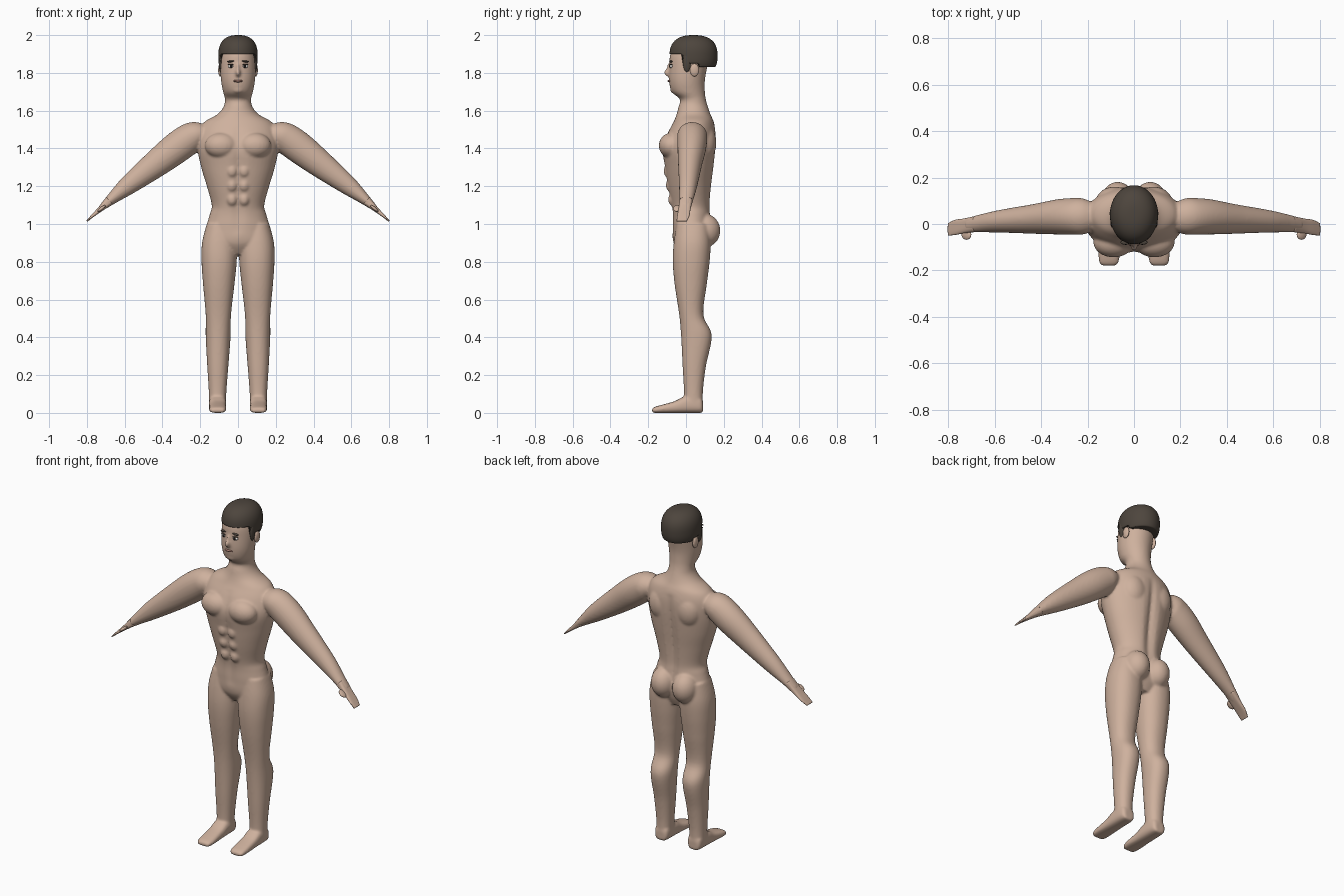
import bpy, bmesh, math
from mathutils import Vector, Matrix

cube = bpy.data.objects.get("Cube")
if cube:
    bpy.data.objects.remove(cube, do_unlink=True)


def material(name, r, g, b):
    m = bpy.data.materials.new(name)
    m.use_nodes = True
    m.diffuse_color = (r, g, b, 1)
    node = m.node_tree.nodes["Principled BSDF"]
    node.inputs["Base Color"].default_value = (r, g, b, 1)
    node.inputs["Roughness"].default_value = 0.7
    return m


SKIN = material("skin", 0.62, 0.44, 0.34)
HAIR = material("dark_hair", 0.075, 0.06, 0.047)
WHITE = material("eye_white", 0.75, 0.72, 0.68)
BLACK = material("pupil_black", 0.012, 0.01, 0.01)
LIP = material("lip", 0.36, 0.19, 0.15)


def finish(name, bm, mat):
    bmesh.ops.recalc_face_normals(bm, faces=bm.faces)
    for f in bm.faces:
        f.smooth = True
    mesh = bpy.data.meshes.new(name)
    bm.to_mesh(mesh)
    bm.free()
    mesh.materials.append(mat)
    ob = bpy.data.objects.new(name, mesh)
    bpy.context.collection.objects.link(ob)
    return ob


def blend(stations, steps=6):
    """Smooth curve through tuples of numbers."""
    out, last = [], len(stations) - 1
    for i in range(last):
        a, b, c, d = (stations[max(0, min(last, i + k))] for k in (-1, 0, 1, 2))
        for s in range(steps):
            t = s / steps
            out.append([q + t / 2 * (r - p + t * (2*p - 5*q + 4*r - u + t * (3*(q - r) + u - p)))
                        for p, q, r, u in zip(a, b, c, d)])
    return out + [list(stations[-1])]


def loft(bm, rings, power=2.0, n=48):
    """Skin a list of (centre, half axis, half axis) rings and cap both ends."""
    def bend(v):
        return math.copysign(abs(v) ** (2 / power), v)
    loops = []
    for c, u, v in rings:
        angles = (math.tau * k / n for k in range(n))
        loops.append([bm.verts.new(c + u * bend(math.cos(a)) + v * bend(math.sin(a))) for a in angles])
    for a, b in zip(loops, loops[1:]):
        for k in range(n):
            j = (k + 1) % n
            bm.faces.new((a[k], a[j], b[j], b[k]))
    bm.faces.new(loops[0][::-1])
    bm.faces.new(loops[-1])


def limb(bm, stations, side=1, power=2.0):
    """Stations are x, z, front y, back y, half width across the path."""
    pts = blend(stations)
    rings = []
    for i, (x, z, front, back, w) in enumerate(pts):
        p, q = pts[max(i - 1, 0)], pts[min(i + 1, len(pts) - 1)]
        across = Vector((q[1] - z + z - p[1], 0, p[0] - q[0])).normalized() * w
        across.x *= side
        rings.append((Vector((x * side, (front + back) / 2, z)), across,
                      Vector((0, (back - front) / 2, 0))))
    loft(bm, rings, power)


def ball(bm, centre, radii, tilt=0.0, axis='Y'):
    m = Matrix.Translation(centre) @ Matrix.Rotation(tilt, 4, axis) @ Matrix.Diagonal((*radii, 1))
    bmesh.ops.create_uvsphere(bm, u_segments=24, v_segments=16, radius=1, matrix=m)


def ball_part(name, mat, *args):
    bm = bmesh.new()
    ball(bm, *args)
    return finish(name, bm, mat)


# Torso, neck and head: z, front, back, half width
trunk = [(.84, -.03, .1, .09), (.9, -.066, .125, .165), (.98, -.072, .135, .168),
         (1.05, -.073, .132, .15), (1.1, -.08, .13, .139), (1.2, -.1, .138, .165),
         (1.3, -.115, .15, .195), (1.4, -.128, .16, .215), (1.48, -.1, .16, .21),
         (1.54, -.066, .147, .178), (1.58, -.05, .13, .11), (1.62, -.04, .116, .077),
         (1.66, -.032, .105, .069), (1.7, -.075, .1, .079), (1.76, -.09, .1, .09),
         (1.84, -.088, .115, .094), (1.9, -.083, .135, .09), (1.95, -.055, .12, .072),
         (1.98, -.01, .08, .03)]
leg = [(.095, 1, -.05, .12, .07), (.098, .9, -.065, .13, .092), (.1, .8, -.07, .125, .093),
       (.102, .68, -.06, .11, .083), (.104, .52, -.036, .092, .067), (.105, .41, -.026, .136, .066),
       (.107, .25, -.018, .106, .056), (.108, .12, -.011, .09, .047), (.109, .03, -.012, .09, .044)]
arm = [(.17, 1.475, -.03, .09, .05), (.22, 1.47, -.045, .11, .072), (.26, 1.45, -.046, .112, .082),
       (.33, 1.4, -.045, .106, .083), (.43, 1.322, -.042, .086, .073), (.575, 1.21, -.037, .061, .052),
       (.66, 1.14, -.036, .042, .032), (.72, 1.088, -.036, .027, .017)]
hand = [(.68, 1.123, -.034, .034, .024), (.73, 1.078, -.04, .024, .014),
        (.77, 1.043, -.047, .018, .008), (.8, 1.015, -.05, .004, .004)]
# Foot: y, half width, height
foot = [(.09, .03, .06), (.07, .043, .09), (0, .046, .09), (-.06, .045, .062),
        (-.13, .046, .042), (-.165, .042, .032), (-.18, .03, .022)]

body = bmesh.new()
limb(body, [(0, *s) for s in trunk])

# Grooves along the spine and the middle of the chest and belly
for v in body.verts:
    x, y, z = v.co
    if 0.95 < z < 1.52:
        fade = math.sin(math.pi * (z - 0.95) / 0.57) ** 0.5
        depth = 0.02 if y > 0 else 0.012
        v.co.y -= math.copysign(depth * fade * math.exp(-(x / 0.025) ** 2), y)

for side in (1, -1):
    limb(body, leg, side, 2.2)
    limb(body, arm, side)
    rings = [(Vector((.108 * side, y, h / 2)), Vector((w, 0, 0)), Vector((0, 0, h / 2)))
             for y, w, h in blend(foot)]
    loft(body, rings, 2.8)
    ball(body, (.088 * side, -.078, 1.415), (.088, .066, .068))     # chest muscle
    ball(body, (.07 * side, .1, .965), (.072, .082, .088))          # buttock
    ball(body, (.085 * side, .095, 1.43), (.08, .066, .1))          # shoulder blade
    for row in range(3):                                            # belly muscles
        ball(body, (.032 * side, -.065 - .012 * row, 1.13 + .075 * row), (.03, .03, .037))
ball(body, (0, -.088, 1.8), (.014, .03, .022), -.2, 'X')            # nose
ball(body, (0, -.088, 1.822), (.009, .014, .03))                    # nose bridge
ball(body, (0, -.066, 1.712), (.03, .018, .02))                     # chin
body = finish("body", body, SKIN)

# Fuse the overlapping volumes into one skin
fuse = body.modifiers.new("fuse", 'REMESH')
fuse.mode = 'VOXEL'
fuse.voxel_size = 0.007
fuse.use_smooth_shade = True
relax = body.modifiers.new("relax", 'SMOOTH')
relax.factor = 0.5
relax.iterations = 6

# Hands, ears, eyes, brows and sideburns
for side, label in ((1, "left"), (-1, "right")):
    bm = bmesh.new()
    limb(bm, hand, side, 3)
    ball(bm, (.722 * side, -.046, 1.082), (.026, .022, .009), .68 * side)
    finish(label + "_hand", bm, SKIN)
    ball_part(label + "_ear", SKIN, (.094 * side, .045, 1.815), (.011, .024, .034))
    ball_part(label + "_eye", WHITE, (.037 * side, -.078, 1.835), (.017, .009, .009))
    ball_part(label + "_pupil", BLACK, (.036 * side, -.083, 1.835), (.008, .007, .008))
    ball_part(label + "_eyelid", HAIR, (.037 * side, -.079, 1.844), (.018, .009, .003))
    ball_part(label + "_eyebrow", HAIR, (.038 * side, -.079, 1.861), (.02, .01, .005), .1 * side)
    ball_part(label + "_sideburn", HAIR, (.092 * side, .005, 1.855), (.01, .021, .05))
ball_part("mouth", LIP, (0, -.086, 1.757), (.025, .011, .007))

# Hair: a rounded cap trimmed along the hairline
bm = bmesh.new()
bmesh.ops.create_icosphere(bm, subdivisions=5, radius=1)
for v in bm.verts:
    r, h = math.hypot(v.co.x, v.co.y), abs(v.co.z)
    v.co *= (r ** 2.5 + h ** 2.5) ** -0.4
    v.co = Vector((v.co.x * .104, v.co.y * .127 + .04, v.co.z * .11 + 1.89))
    hairline = 1.9 if v.co.y < -.02 else 1.85 if v.co.y < .07 else 1.832
    v.co.z = max(v.co.z, hairline)
finish("hair", bm, HAIR)
